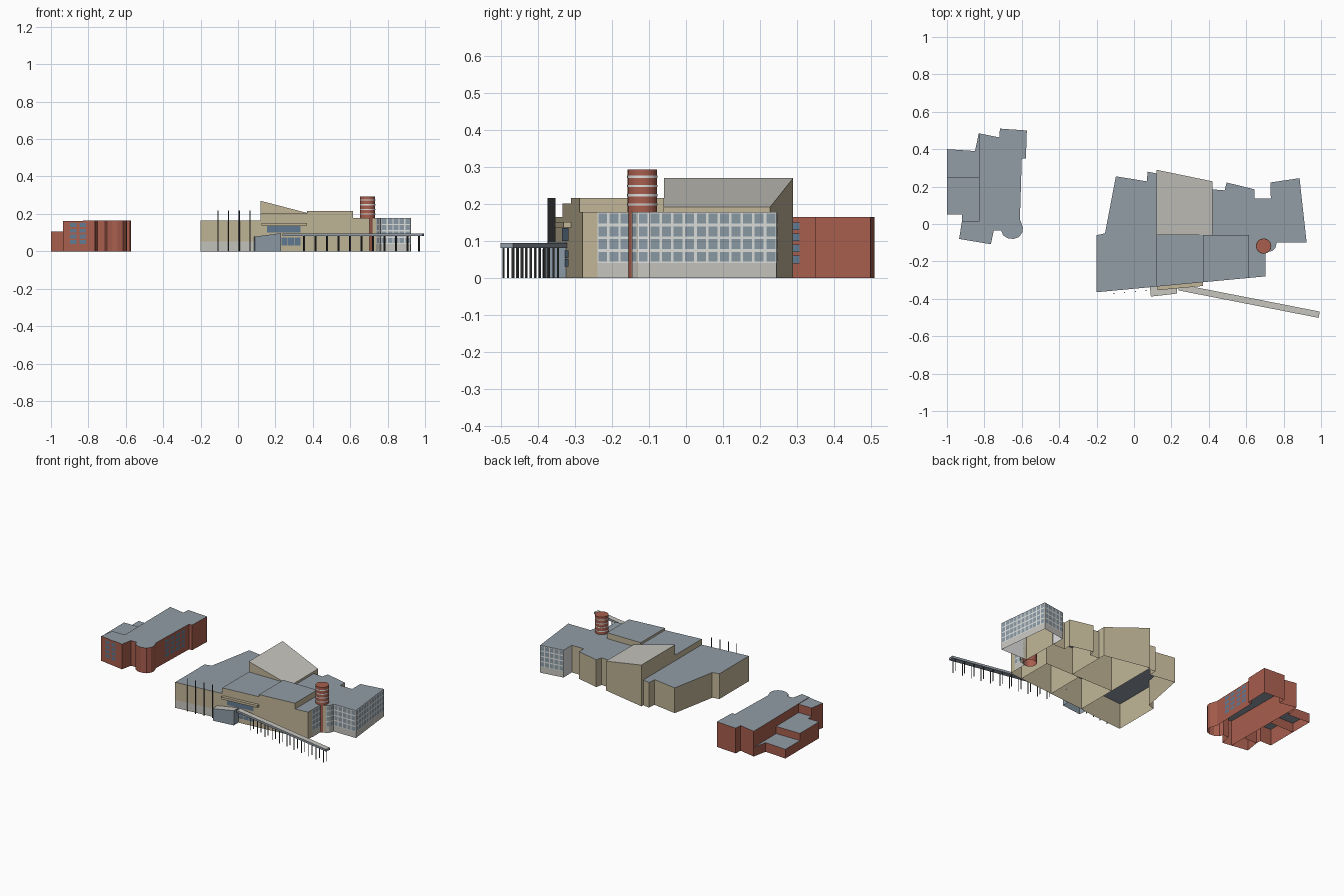
import bpy, bmesh
from math import cos, sin, pi
from mathutils import Vector

cube = bpy.data.objects.get("Cube")
if cube:
    bpy.data.objects.remove(cube)


def make_material(name, srgb):
    lin = [(c / 255 / 12.92) if c < 11 else ((c / 255 + 0.055) / 1.055) ** 2.4 for c in srgb]
    mat = bpy.data.materials.new(name)
    mat.use_nodes = True
    mat.diffuse_color = (*lin, 1)
    mat.node_tree.nodes["Principled BSDF"].inputs["Base Color"].default_value = (*lin, 1)
    return mat


beige = make_material("beige stone", (194, 182, 152))
brick = make_material("red brick", (168, 94, 78))
slate = make_material("slate roof", (146, 156, 166))
pale = make_material("pale panel", (198, 197, 190))
white = make_material("white frame", (222, 224, 222))
glass = make_material("pale glass", (140, 155, 166))
blue = make_material("blue window", (98, 122, 146))
dark = make_material("dark metal", (75, 77, 78))


def finish(name, bm, mats, smooth=False):
    mesh = bpy.data.meshes.new(name)
    bm.to_mesh(mesh)
    bm.free()
    for m in mats:
        mesh.materials.append(m)
    obj = bpy.data.objects.new(name, mesh)
    bpy.context.collection.objects.link(obj)
    if smooth:
        bpy.ops.object.select_all(action='DESELECT')
        obj.select_set(True)
        bpy.context.view_layer.objects.active = obj
        bpy.ops.object.shade_smooth_by_angle()
    return obj


def block(name, outline, top, wall, roof, bottom=0.0, floor=False, smooth=False):
    """Extruded outline (counter-clockwise); top is a height or a function of x, y."""
    height = top if callable(top) else (lambda x, y: top)
    bm = bmesh.new()
    low = [bm.verts.new((x, y, bottom)) for x, y in outline]
    high = [bm.verts.new((x, y, height(x, y))) for x, y in outline]
    n = len(outline)
    for i in range(n):
        j = (i + 1) % n
        bm.faces.new((low[i], low[j], high[j], high[i]))
    bm.faces.new(high).material_index = 1
    if floor:
        bm.faces.new(low[::-1])
    return finish(name, bm, [wall, roof], smooth)


def circle(x, y, r, n):
    return [(x + r * cos(2 * pi * i / n), y + r * sin(2 * pi * i / n)) for i in range(n)]


def panel_grid(name, p, q, z0, z1, cols, rows, mat, gap=0.2, lift=0.004):
    """Grid of thin panes lying just outside the wall running from p to q."""
    p, q = Vector((*p, 0)), Vector((*q, 0))
    along = q - p
    out = Vector((along.y, -along.x, 0)).normalized() * lift
    bm = bmesh.new()
    for c in range(cols):
        for r in range(rows):
            a, b = (c + gap / 2) / cols, (c + 1 - gap / 2) / cols
            lo, hi = (z0 + (z1 - z0) * (r + t) / rows for t in (gap / 2, 1 - gap / 2))
            corners = ((a, lo), (b, lo), (b, hi), (a, hi))
            bm.faces.new([bm.verts.new(p + along * u + out + Vector((0, 0, z))) for u, z in corners])
    return finish(name, bm, [mat])


# Main building volumes
def front_y(x):
    return -0.346 + 0.094 * x


left_hall = [(-0.2, front_y(-0.2)), (0.12, front_y(0.12)), (0.12, 0.27), (0.073, 0.28),
             (0.068, 0.228), (-0.097, 0.255), (-0.155, -0.05), (-0.2, -0.06)]
block("left_hall", left_hall, 0.165, beige, slate)


def bay(x0, x1):
    return [(x0, front_y(x0)), (x1, front_y(x1)), (x1, -0.06), (x0, -0.06)]


block("entrance_hall", bay(0.12, 0.37), 0.202, beige, slate)
block("central_hall", bay(0.37, 0.615), 0.216, beige, slate)
block("sloped_hall", [(0.12, -0.06), (0.42, -0.06), (0.42, 0.228), (0.12, 0.29)],
      lambda x, y: 0.27 - 0.26 * (x - 0.12), beige, pale)
right_hall = [(0.615, front_y(0.615)), (0.704, front_y(0.704)), (0.704, -0.15), (0.738, -0.145),
              (0.755, -0.13), (0.763, -0.1), (0.735, -0.1), (0.735, 0.137), (0.645, 0.137),
              (0.645, 0.185), (0.495, 0.222), (0.485, 0.18), (0.42, 0.185), (0.42, -0.06),
              (0.615, -0.06)]
block("right_hall", right_hall, 0.178, beige, slate)

# Glazed wing and the glazed link beside the tower
wing = [(0.735, -0.1), (0.923, -0.1), (0.885, 0.245), (0.73, 0.222)]
block("glazed_wing", wing, 0.178, white, slate)
glazed_walls = [(wing[0], wing[1], 6), (wing[1], wing[2], 11), (wing[2], wing[3], 5),
                ((0.704, -0.24), (0.704, -0.15), 3), (right_hall[3], right_hall[4], 1),
                (right_hall[4], right_hall[5], 1)]
for i, (p, q, cols) in enumerate(glazed_walls):
    panel_grid(f"wing_frame_{i}", p, q, 0.04, 0.177, 1, 1, white, 0, 0.001)
    panel_grid(f"wing_base_{i}", p, q, 0, 0.04, 1, 1, pale, 0, 0.002)
    panel_grid(f"wing_glass_{i}", p, q, 0.04, 0.178, cols, 4, glass, 0.22, 0.003)

# Round brick tower with pale rings
tower = (0.693, -0.118)
block("tower", circle(*tower, 0.04, 24), 0.294, brick, brick, smooth=True)
for i in range(4):
    z = 0.196 + 0.025 * i
    block(f"tower_ring_{i}", circle(*tower, 0.0412, 24), z + 0.006, white, white, z, True, True)

# Front wall details
def on_front(x):
    return (x, front_y(x))


panel_grid("front_base_panel", on_front(-0.2), on_front(0.1), 0, 0.052, 1, 1, pale, 0)
panel_grid("upper_front_window", on_front(0.155), on_front(0.335), 0.1, 0.135, 1, 1, blue, 0)
panel_grid("lower_front_window", on_front(0.23), on_front(0.335), 0.03, 0.075, 3, 2, blue, 0.1)
block("front_ledge", [(0.125, front_y(0.125) - 0.02), (0.37, front_y(0.37) - 0.02),
                      on_front(0.37), on_front(0.125)], 0.152, beige, beige, 0.137, True)
for i in range(4):
    x = -0.107 + 0.057 * i
    block(f"flag_pole_{i}", circle(x, front_y(x) - 0.016, 0.003, 6), 0.217, dark, dark)

# Entrance porch
porch = [(0.09, -0.388), (0.23, -0.372), (0.23, -0.325), (0.085, -0.338)]
block("entrance_porch", porch, lambda x, y: 0.078 + 0.13 * (x - 0.085), glass, pale)

# Covered walkway on paired posts
start, end = Vector((0.24, -0.338)), Vector((0.99, -0.485))
axis = end - start
side = Vector((-axis.y, axis.x)).normalized() * 0.017
roof_outline = [start - side, end - side, end + side, start + side]
block("walkway_roof", roof_outline, 0.095, slate, pale, 0.081, True)
stations = 11
for i in range(stations):
    centre = start + axis * (0.15 + 0.82 * i / (stations - 1))
    for tag, s in (("front", -0.8), ("back", 0.8)):
        spot = centre + side * s
        block(f"walkway_post_{tag}_{i}", circle(spot.x, spot.y, 0.0028, 6), 0.082, dark, dark)

# Separate brick building
brick_main = [(-0.825, -0.098), (-0.765, -0.108), (-0.75, -0.035), (-0.71, -0.035), (-0.7, -0.06),
              (-0.675, -0.076), (-0.645, -0.08), (-0.615, -0.07), (-0.597, -0.045),
              (-0.594, -0.02), (-0.61, 0.025), (-0.6, 0.35), (-0.578, 0.35), (-0.573, 0.5),
              (-0.717, 0.51), (-0.72, 0.463), (-0.83, 0.485)]
block("brick_main", brick_main, 0.165, brick, slate)
brick_front = [(-0.935, -0.08), (-0.825, -0.098), (-0.825, 0.015), (-0.92, 0.015)]
block("brick_front", brick_front, 0.162, brick, slate)
block("brick_middle", [(-1, 0.05), (-0.92, 0.05), (-0.92, 0.015), (-0.825, 0.015),
                       (-0.825, 0.25), (-1, 0.25)], 0.107, brick, slate)
block("brick_low", [(-1, 0.25), (-0.825, 0.25), (-0.83, 0.485), (-0.85, 0.39), (-1, 0.4)],
      0.06, brick, slate)
panel_grid("brick_front_windows", (-0.905, -0.085), (-0.805, -0.101), 0.035, 0.155, 2, 4, blue, 0.3)
panel_grid("brick_side_windows", (-0.607, 0.1), (-0.601, 0.315), 0.035, 0.155, 4, 4, blue, 0.3)
